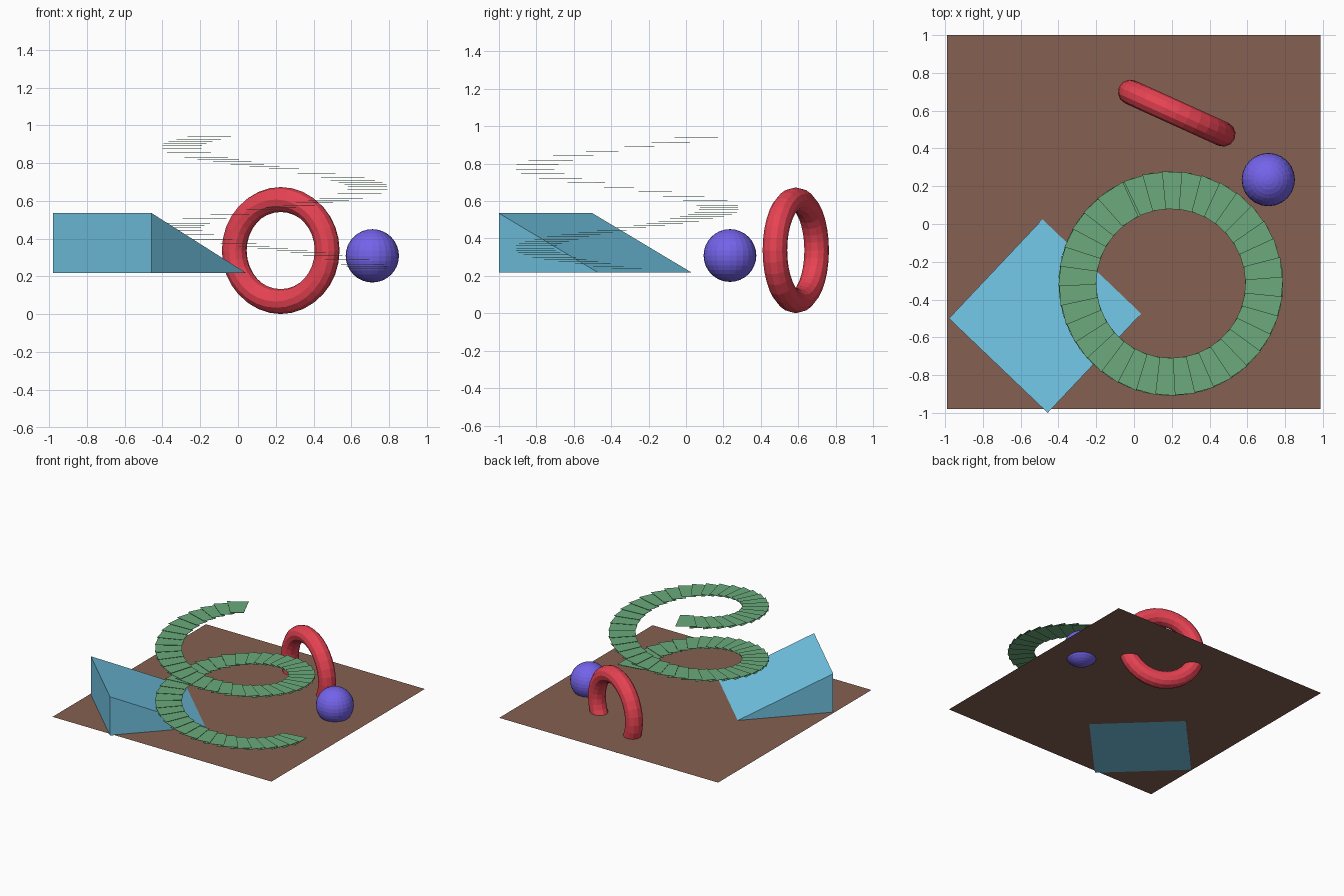
import bpy, bmesh
from math import radians
from mathutils import Vector, Matrix

if "Cube" in bpy.data.objects:
    bpy.data.objects.remove(bpy.data.objects["Cube"])


def paint(obj, name, rgb):
    mat = bpy.data.materials.new(name)
    mat.diffuse_color = (*rgb, 1.0)
    mat.use_nodes = True
    mat.node_tree.nodes["Principled BSDF"].inputs["Base Color"].default_value = mat.diffuse_color
    obj.data.materials.append(mat)


def mesh_object(name, bm):
    mesh = bpy.data.meshes.new(name)
    bm.to_mesh(mesh)
    bm.free()
    obj = bpy.data.objects.new(name, mesh)
    bpy.context.collection.objects.link(obj)
    return obj


# Thin square floor
bm = bmesh.new()
bm.faces.new([bm.verts.new((x, y, 0.221)) for x, y in
              ((-0.99, -0.98), (0.988, -0.98), (0.988, 1.0), (-0.99, 1.0))])
paint(mesh_object("floor", bm), "brown", (0.235, 0.117, 0.083))

# Ramp: triangular prism, tall edge towards the front left corner
bm = bmesh.new()
tall_a, tall_b = Vector((-0.98, -0.50, 0)), Vector((-0.457, -1.0, 0))
run = Vector((0.50, 0.53, 0))
bottom, top = Vector((0, 0, 0.218)), Vector((0, 0, 0.535))
a0, a1, a2, b0, b1, b2 = [bm.verts.new(p) for base in (tall_a, tall_b)
                          for p in (base + bottom, base + top, base + run + bottom)]
for f in ((a0, a1, a2), (b0, b2, b1), (a0, b0, b1, a1),
          (a1, b1, b2, a2), (a0, a2, b2, b0)):
    bm.faces.new(f)
bmesh.ops.recalc_face_normals(bm, faces=bm.faces)
paint(mesh_object("ramp", bm), "light_blue", (0.17, 0.565, 0.79))

# Spiral stair: very thin overlapping treads climbing clockwise
STEPS, TURN, Z0, Z1, THICK = 60, 597, 0.239, 0.95, 0.002
centre = Vector((0.195, -0.315, 0))
bm = bmesh.new()
for i in range(STEPS):
    t = i / (STEPS - 1)
    place = (Matrix.Translation(centre + Vector((0, 0, Z0 + (Z1 - Z0) * t)))
             @ Matrix.Rotation(radians(-TURN * t), 4, 'Z'))
    low, high = [[bm.verts.new(place @ Vector((r, w, z))) for r, w in
                  ((0.393, -0.05), (0.590, -0.08), (0.590, 0.08), (0.393, 0.05))]
                 for z in (0, THICK)]
    bm.faces.new(high)
    bm.faces.new(low[::-1])
    for j in range(4):
        k = (j + 1) % 4
        bm.faces.new((low[j], low[k], high[k], high[j]))
paint(mesh_object("spiral_stair", bm), "green", (0.147, 0.40, 0.20))

# Upright ring, sunk through the floor
bpy.ops.mesh.primitive_torus_add(
    major_radius=0.27, minor_radius=0.066, major_segments=32, minor_segments=12,
    location=(0.226, 0.587, 0.337), rotation=(radians(90), 0, radians(-24.4)))
ring = bpy.context.object
ring.name = "ring"
paint(ring, "red", (0.80, 0.055, 0.085))

# Ball
bpy.ops.mesh.primitive_uv_sphere_add(segments=24, ring_count=16, radius=0.141,
                                     location=(0.711, 0.235, 0.309))
ball = bpy.context.object
ball.name = "ball"
paint(ball, "purple", (0.174, 0.125, 0.82))
